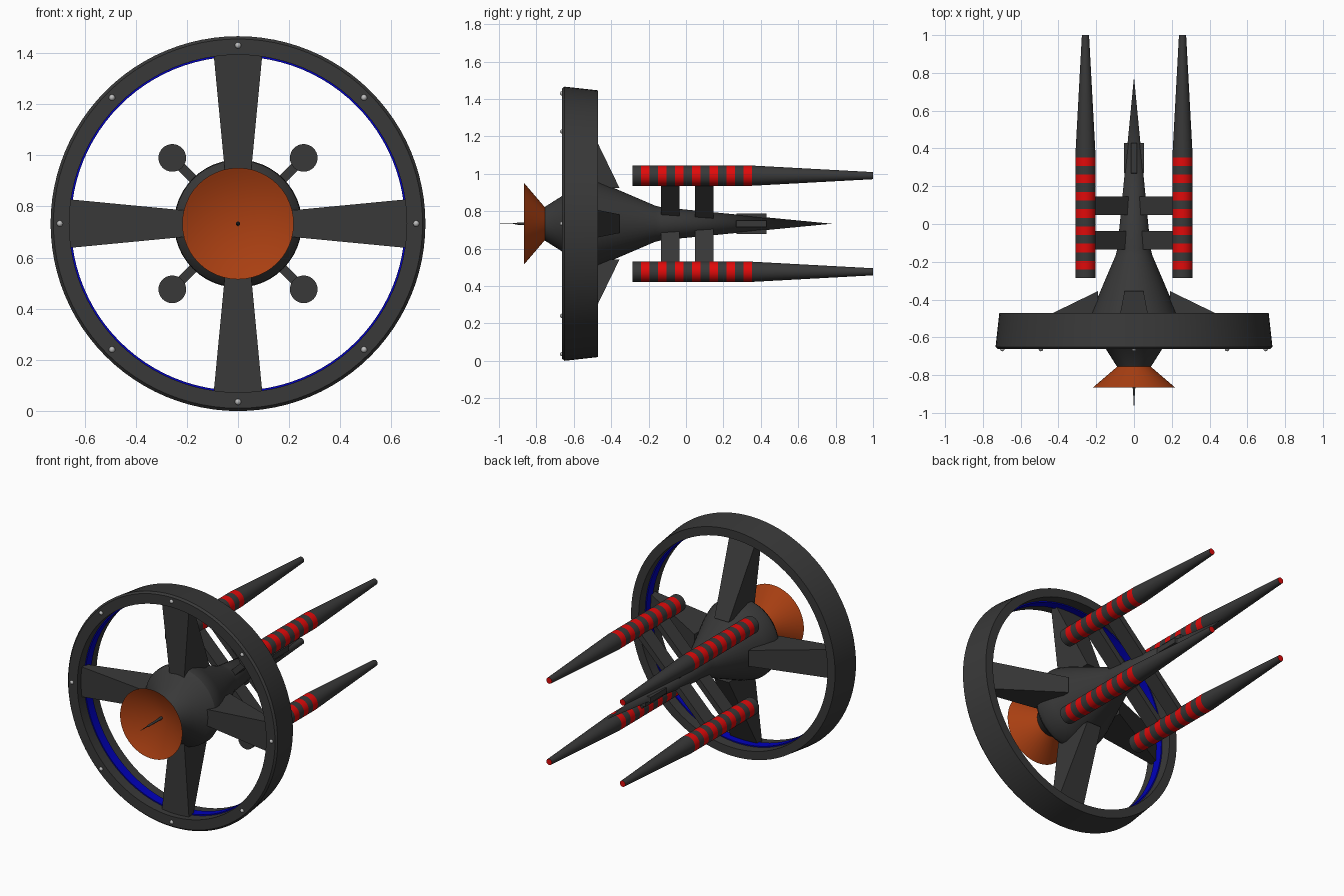
import bpy, bmesh
from math import sin, cos, pi

if "Cube" in bpy.data.objects:
    bpy.data.objects.remove(bpy.data.objects["Cube"])

H = 0.733  # height of the long axis


def material(name, rgb):
    m = bpy.data.materials.new(name)
    m.diffuse_color = (*rgb, 1)
    m.use_nodes = True
    m.node_tree.nodes["Principled BSDF"].inputs["Base Color"].default_value = m.diffuse_color
    return m


DARK = material("dark_grey", (0.04, 0.04, 0.04))
RED = material("red", (0.75, 0.003, 0.003))
BLUE = material("blue", (0.0, 0.0, 0.5))
ORANGE = material("orange", (0.4, 0.05, 0.006))
LIGHT = material("light_grey", (0.5, 0.5, 0.5))


def finish(name, bm, mats, loc, roll=0, smooth=True):
    bmesh.ops.recalc_face_normals(bm, faces=bm.faces)
    me = bpy.data.meshes.new(name)
    bm.to_mesh(me)
    bm.free()
    for m in mats:
        me.materials.append(m)
    ob = bpy.data.objects.new(name, me)
    bpy.context.collection.objects.link(ob)
    ob.location = loc
    ob.rotation_euler = (0, roll, 0)
    if smooth:
        bpy.ops.object.select_all(action='DESELECT')
        ob.select_set(True)
        bpy.context.view_layer.objects.active = ob
        bpy.ops.object.shade_smooth_by_angle(angle=0.5)
    return ob


def lathe(name, profile, mats, x=0, z=H, n=48, closed=False, bands=None):
    """Turn a (y, radius) profile around the y axis; bands gives a material per segment."""
    bm = bmesh.new()
    rings = [[bm.verts.new((r * sin(2 * pi * i / n), y, r * cos(2 * pi * i / n)))
              for i in range(n)] for y, r in profile]
    pairs = list(zip(rings, rings[1:] + rings[:1]))
    for k, (a, b) in enumerate(pairs if closed else pairs[:-1]):
        for i in range(n):
            j = (i + 1) % n
            f = bm.faces.new((a[i], a[j], b[j], b[i]))
            f.material_index = bands[k] if bands else 0
    bmesh.ops.remove_doubles(bm, verts=bm.verts, dist=1e-5)
    return finish(name, bm, mats, (x, 0, z))


def wedge(name, inner, outer, roll):
    """Radial arm between two sections (radius, half width, front y, back y)."""
    bm = bmesh.new()
    for v in bmesh.ops.create_cube(bm, size=2)["verts"]:
        r, w, front, back = outer if v.co.z > 0 else inner
        v.co = (w * v.co.x, back if v.co.y > 0 else front, r)
    return finish(name, bm, [DARK], (0, 0, H), roll, smooth=False)


# Big wheel and its blue inner strip
lathe("wheel_rim", [(-.662, .66), (-.662, .722), (-.65, .733), (-.47, .713), (-.47, .66)],
      [DARK], n=96, closed=True)
lathe("wheel_inner_strip", [(-.595, .653), (-.595, .665), (-.535, .665), (-.535, .653)],
      [BLUE], n=96, closed=True)

# Hub and long tapering spine
lathe("hub_and_spine", [(-.755, 0), (-.755, .09), (-.66, .15), (-.605, .225), (-.575, .247),
                        (-.54, .25), (-.47, .227), (-.166, .097), (-.13, .088), (.78, 0)], [DARK])

# Dish and antenna
lathe("dish", [(-.752, .085), (-.866, .218), (-.862, .208), (-.76, 0)], [ORANGE])
lathe("antenna", [(-.76, 0), (-.76, .009), (-.9, .006), (-.91, .003), (-1, 0)], [DARK], n=12)

# Spokes and small tail fins
for k in range(4):
    wedge("spoke", (.19, .05, -.61, -.355), (.66, .095, -.625, -.583), k * pi / 2)
    fin = wedge("tail_fin", (.0, .017, .25, .43), (.054, .017, .27, .43), k * pi / 2)

# Four striped pods on diagonal struts
step = .64 / 14
pod = [(-.287, 0)] + [(-.287 + step * i, .054) for i in range(15)] + [(1, .019), (1, 0)]
bands = [0] + [i % 2 for i in range(14)] + [0, 1]
for sx in (-1, 1):
    for sz in (-1, 1):
        lathe("pod", pod, [DARK, RED], sx * .257, H + sz * .257, n=32, bands=bands)
for k in range(4):
    for y in (-.134, .048):
        wedge("pod_strut", (.02, .018, y, y + .098), (.345, .018, y, y + .098), pi / 4 + k * pi / 2)

# Lights around the rim front
for k in range(8):
    bm = bmesh.new()
    bmesh.ops.create_uvsphere(bm, u_segments=12, v_segments=8, radius=.012)
    a = k * pi / 4
    finish("rim_light", bm, [LIGHT], (.697 * sin(a), -.662, H + .697 * cos(a)))
